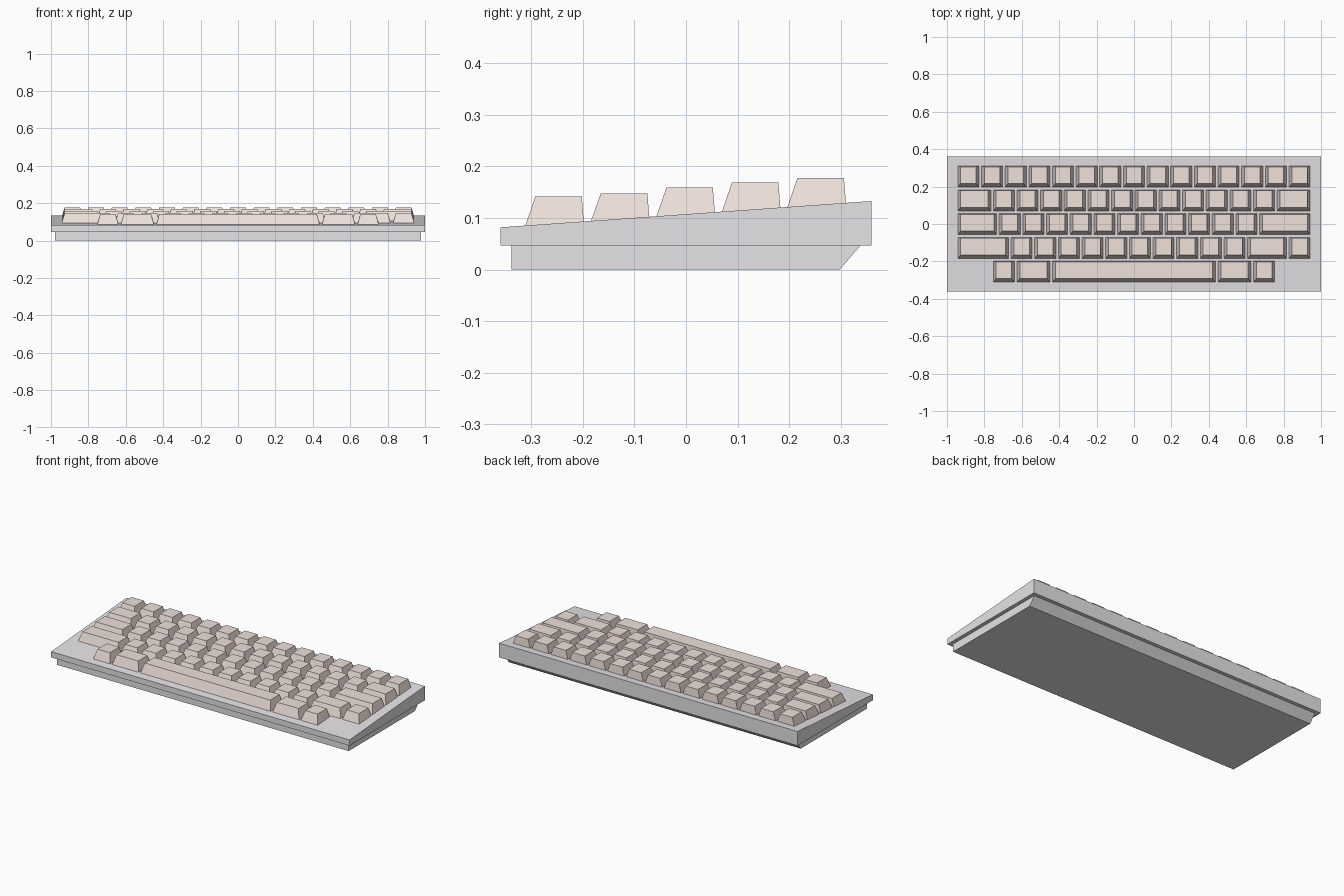
import bpy, bmesh

if "Cube" in bpy.data.objects:
    bpy.data.objects.remove(bpy.data.objects["Cube"])

U = 0.1265                      # key pitch
SLOPE = (0.133 - 0.082) / 0.72  # tilt of the case top


def surface(y):
    return 0.082 + (y + 0.36) * SLOPE


def material(name, color):
    m = bpy.data.materials.new(name)
    m.diffuse_color = color
    m.use_nodes = True
    m.node_tree.nodes["Principled BSDF"].inputs["Base Color"].default_value = m.diffuse_color
    return m


def finish(bm, name, mat):
    bmesh.ops.recalc_face_normals(bm, faces=bm.faces)
    me = bpy.data.meshes.new(name)
    bm.to_mesh(me)
    bm.free()
    me.materials.append(mat)
    ob = bpy.data.objects.new(name, me)
    bpy.context.collection.objects.link(ob)
    return ob


def prism(name, half, profile, mat):
    """Extrude a y-z profile along x, centred on x = 0."""
    bm = bmesh.new()
    face = bm.faces.new([bm.verts.new((-half, y, z)) for y, z in profile])
    ext = bmesh.ops.extrude_face_region(bm, geom=[face])
    verts = [g for g in ext["geom"] if isinstance(g, bmesh.types.BMVert)]
    bmesh.ops.translate(bm, verts=verts, vec=(2 * half, 0, 0))
    return finish(bm, name, mat)


def add_key(bm, x, y, width, top):
    """Tapered keycap with a tilted base and a level top."""
    hb, ht = width / 2 - 0.006, width / 2 - 0.022
    y0, y1 = y - 0.058, y + 0.056
    low = [bm.verts.new((x + s * hb, yy, surface(yy) - 0.002))
           for s, yy in ((-1, y0), (1, y0), (1, y1), (-1, y1))]
    high = [bm.verts.new((x + s * ht, yy, top))
            for s, yy in ((-1, y - 0.038), (1, y - 0.038), (1, y + 0.052), (-1, y + 0.052))]
    bm.faces.new(low[::-1])
    bm.faces.new(high)
    for i in range(4):
        j = (i + 1) % 4
        bm.faces.new((low[i], low[j], high[j], high[i]))


case_mat = material("case_grey", (0.80, 0.77, 0.81, 1))
key_mat = material("key_beige", (0.86, 0.75, 0.70, 1))

# Wedge-shaped upper case and the inset base with sloped back
prism("upper_case", 1.0,
      [(-0.36, 0.047), (0.36, 0.047), (0.36, 0.133), (-0.36, 0.082)], case_mat)
prism("lower_base", 0.978,
      [(-0.338, 0.0), (0.298, 0.0), (0.338, 0.047), (-0.338, 0.047)], case_mat)

# Key rows: name, start offset in units, top height, key widths in units
rows = [
    ("number_row", 0, 0.178, [1] * 15),
    ("upper_letter_row", 0, 0.169, [1.5] + [1] * 12 + [1.5]),
    ("home_row", 0, 0.159, [1.75] + [1] * 11 + [2.25]),
    ("lower_letter_row", 0, 0.148, [2.25] + [1] * 10 + [1.75, 1]),
    ("space_bar_row", 1.5, 0.142, [1, 1.5, 7, 1.5, 1]),
]
for r, (name, start, top, widths) in enumerate(rows):
    bm = bmesh.new()
    pos = start - 7.5
    for w in widths:
        add_key(bm, (pos + w / 2) * U, (2 - r) * 0.127, w * U, top)
        pos += w
    finish(bm, name, key_mat)
